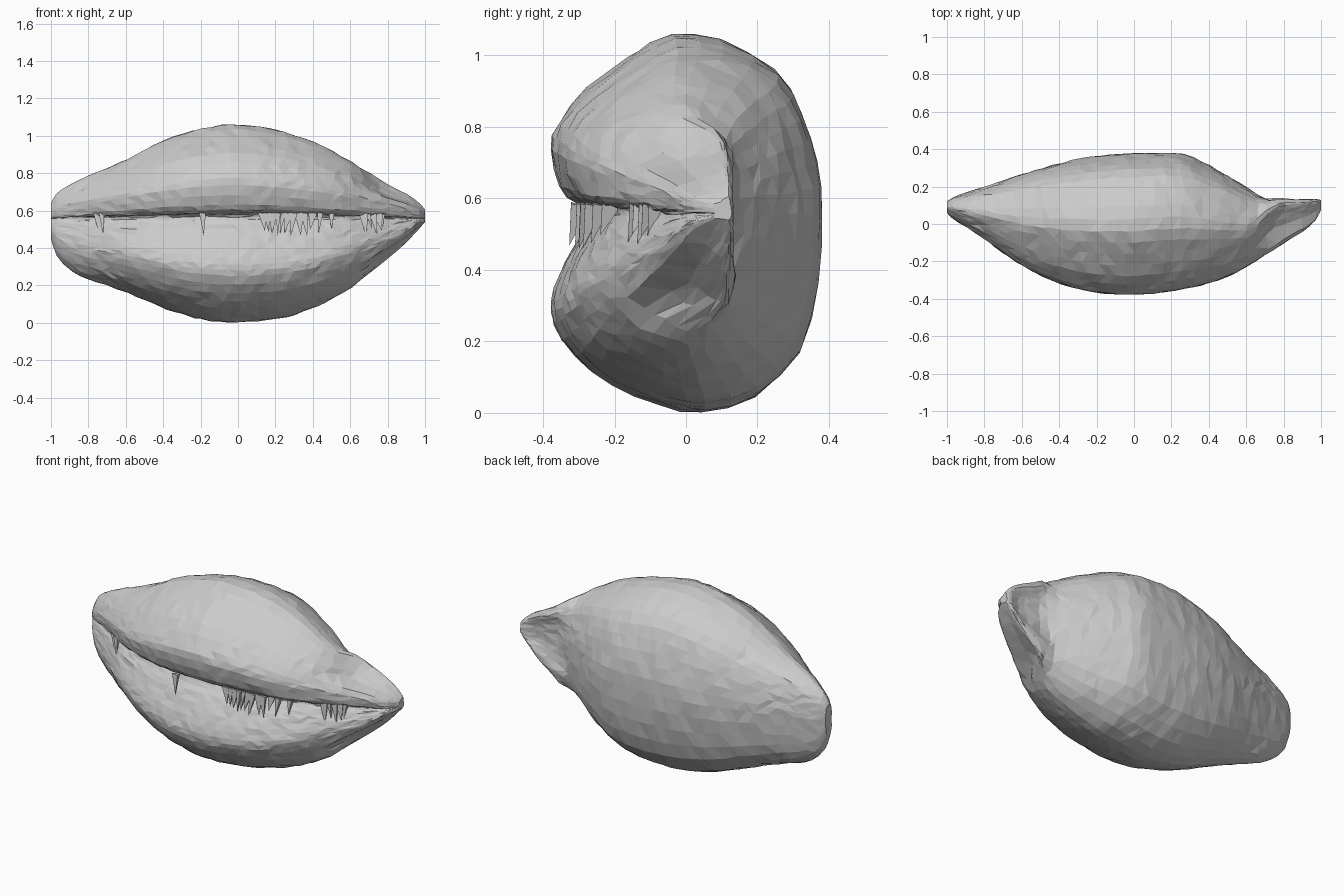
import bpy, bmesh, random
from mathutils import Vector

if "Cube" in bpy.data.objects:
    bpy.data.objects.remove(bpy.data.objects["Cube"])
random.seed(4)

# Outline along the length: x, bottom z, top z, front y, back y
KEYS = [(-1.0, .45, .64, .06, .12), (-.97, .36, .69, .03, .14), (-.89, .275, .745, -.02, .17),
        (-.8, .235, .785, -.08, .2), (-.6, .165, .87, -.22, .265), (-.4, .08, .97, -.315, .325),
        (-.2, .02, 1.035, -.365, .362), (0, .002, 1.06, -.378, .38), (.25, .03, 1.02, -.35, .378),
        (.4, .08, .965, -.315, .315), (.5, .125, .92, -.28, .26), (.6, .185, .865, -.23, .2),
        (.67, .24, .82, -.185, .165), (.76, .31, .765, -.13, .16), (.82, .36, .73, -.09, .157),
        (.9, .43, .69, -.04, .15), (.97, .505, .64, .02, .142), (1.0, .54, .605, .075, .128)]

# Kidney cross-section: u = front..back, v = bottom..slit..top
PROFILE = [(.12, -1), (-.2, -.96), (-.55, -.86), (-.82, -.72), (-.98, -.55), (-1, -.44),
           (-.94, -.31), (-.85, -.19), (-.76, -.09), (-.66, -.01), (-.68, .05), (-.82, .07),
           (-.93, .15), (-1, .36), (-.94, .5), (-.73, .7), (-.42, .87), (-.1, 1),
           (.25, .97), (.66, .8), (.84, .57), (.95, .3), (1, 0), (.96, -.35),
           (.82, -.7), (.5, -.92)]
SLIT = .555


def at(x):
    # cubic interpolation of the outline keys
    def slope(i, c):
        a, b = KEYS[max(i - 1, 0)], KEYS[min(i + 1, len(KEYS) - 1)]
        return (b[c] - a[c]) / (b[0] - a[0])
    for i, (a, b) in enumerate(zip(KEYS, KEYS[1:])):
        if x <= b[0] + 1e-6:
            d = b[0] - a[0]
            t = (x - a[0]) / d
            h = t * t * (3 - 2 * t)
            return [a[c] + (b[c] - a[c]) * h + d * t * (1 - t) *
                    ((slope(i, c) - (b[c] - a[c]) / d) * (1 - t)
                     - (slope(i + 1, c) - (b[c] - a[c]) / d) * t)
                    + (b[c] - a[c]) * (t - h) for c in range(1, 5)]


def smooth_loop(pts):
    # midpoint-refined closed curve passing through the given points
    out, n = [], len(pts)
    for i in range(n):
        p = [Vector(pts[(i + k) % n]) for k in (-1, 0, 1, 2)]
        out += [p[1], (9 * (p[1] + p[2]) - p[0] - p[3]) / 16]
    return out


def add_object(name, bm):
    bmesh.ops.recalc_face_normals(bm, faces=bm.faces)
    me = bpy.data.meshes.new(name)
    bm.to_mesh(me)
    bm.free()
    bpy.context.collection.objects.link(bpy.data.objects.new(name, me))


# Shell body lofted from end to end
bm = bmesh.new()
loop = smooth_loop(PROFILE)
stations = [-1, -.988, -.97, -.935] + [-.89 + .05 * i for i in range(37)] + [.94, .97, .988, 1]
rings = []
for x in stations:
    spout = max(0, min((x - .64) / .1, 1))
    ring = []
    for u, v in loop:
        # irregular facets, with each point still lying on the outline
        px = x if abs(x) > .93 else x + random.uniform(-.015, .015)
        lo, hi, front, back = at(px)
        mid, half = (front + back) / 2, (back - front) / 2
        # towards the spout the section turns into a D with a hollow back
        scoop = min(.045 * spout, .4 * half) * min(1, (1 - x) / .08)
        r = min(.004, half * .03)
        inside = max(0, 1 - (v / .75) ** 2) if u > .3 else 0
        if u > -.75 and abs(v) > .3:
            u += spout * (1 - u) * v * v * .6
        y = mid + u * half - scoop * inside
        z = SLIT + v * (hi - SLIT if v > 0 else SLIT - lo)
        ring.append(bm.verts.new((px, max(-.378, min(.38, y + random.uniform(-r, r))),
                                  max(0, min(1.06, z + random.uniform(-r, r))))))
    rings.append(ring)
n = len(loop)
for a, b in zip(rings, rings[1:]):
    for i in range(n):
        j = (i + 1) % n
        bm.faces.new((a[i], a[j], b[j], b[i]))
bm.faces.new(rings[0])
bm.faces.new(rings[-1])
bmesh.ops.triangulate(bm, faces=bm.faces)
add_object("shell_body", bm)

# Jagged teeth hanging from the upper lip into the slit
bm = bmesh.new()
tooth_x = ([-.75, -.73, -.19] + [.13 + .028 * i for i in range(9)]
           + [.4, .44, .5] + [.67 + .025 * i for i in range(5)])
for x in tooth_x:
    front, back = at(x)[2:]
    y = front + (back - front) * random.uniform(.06, .09)
    w = random.uniform(.012, .03)
    tip = (x + random.uniform(-.025, .025), y - .005, random.uniform(.45, .5))
    base = [(x - w, y, .59), (x + w, y, .585), (x, y + .05, .575)]
    vs = [bm.verts.new(p) for p in base + [tip]]
    for f in ((0, 1, 2), (0, 3, 1), (1, 3, 2), (2, 3, 0)):
        bm.faces.new([vs[i] for i in f])
add_object("slit_teeth", bm)
